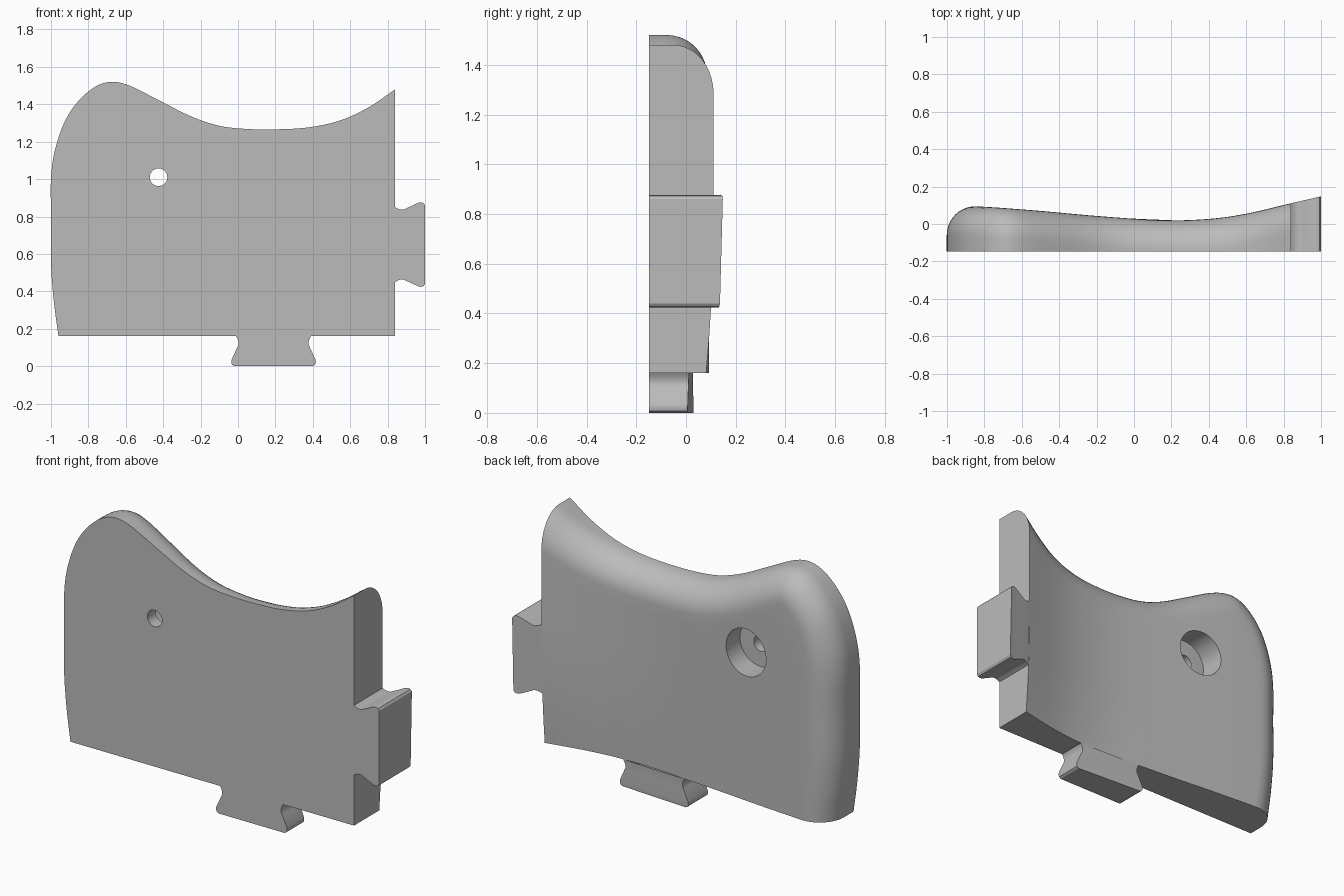
import bpy, bmesh, math
from mathutils import Vector

if "Cube" in bpy.data.objects:
    bpy.data.objects.remove(bpy.data.objects["Cube"])

FRONT, FLOOR, SIDE, R = -0.148, 0.16, 0.84, 0.16

grey = bpy.data.materials.new("plain grey")
grey.use_nodes = True
grey.diffuse_color = (0.5, 0.5, 0.5, 1)
grey.node_tree.nodes["Principled BSDF"].inputs["Base Color"].default_value = (0.5, 0.5, 0.5, 1)


def smooth_path(pts, steps):
    """Catmull-Rom curve through 2D points."""
    p = [Vector(q) for q in pts]
    p = [2 * p[0] - p[1]] + p + [2 * p[-1] - p[-2]]
    out = []
    for i in range(1, len(p) - 2):
        a, b, c, d = p[i - 1:i + 3]
        for s in range(steps):
            t = s / steps
            out.append(0.5 * (2 * b + (c - a) * t + (2 * a - 5 * b + 4 * c - d) * t**2
                              + (3 * b - a - 3 * c + d) * t**3))
    return out + [p[-2]]


# Wavy thickness of the back, tapering towards the lower right
wave = smooth_path([(-1.02, .1), (-.8, .092), (-.5, .07), (-.2, .043), (.15, .02),
                    (.4, .027), (.6, .055), (.84, .111), (1, .148), (1.2, .2)], 8)


def back(x, z):
    y = wave[-1].y
    for a, b in zip(wave, wave[1:]):
        if x <= b.x:
            y = a.y + (b.y - a.y) * (x - a.x) / (b.x - a.x)
            break
    return y - 0.03 * max(0, x / SIDE) * (max(0, 0.8 - z) / 0.64) ** 2


def finish(name, bm):
    bmesh.ops.recalc_face_normals(bm, faces=bm.faces)
    mesh = bpy.data.meshes.new(name)
    bm.to_mesh(mesh)
    bm.free()
    ob = bpy.data.objects.new(name, mesh)
    bpy.context.collection.objects.link(ob)
    mesh.materials.append(grey)
    return ob


def activate(ob):
    bpy.ops.object.select_all(action='DESELECT')
    ob.select_set(True)
    bpy.context.view_layer.objects.active = ob


# Panel: rounded rim on the left and top, swept inwards, then down to the floor line
rim = smooth_path([(-.96, FLOOR), (-.985, .35), (-1, .55), (-1, .8), (-1, 1), (-.98, 1.15),
                   (-.93, 1.3), (-.86, 1.41), (-.77, 1.49), (-.68, 1.52), (-.58, 1.5),
                   (-.42, 1.42), (-.25, 1.335), (-.1, 1.285), (.05, 1.268), (.2, 1.266),
                   (.38, 1.277), (.55, 1.315), (.7, 1.385), (SIDE, 1.48), (1, 1.59)], 6)
RINGS, ROWS = 10, 14
bm = bmesh.new()
cols = []
for i, p in enumerate(rim):
    tan = rim[min(i + 1, len(rim) - 1)] - rim[max(i - 1, 0)]
    n = Vector((tan.y, -tan.x)).normalized() if i else Vector((1, 0))
    col = [bm.verts.new((p.x, FRONT, p.y))]
    for k in range(RINGS + 1):
        t = math.pi / 2 * k / RINGS
        q = p + n * R * (1 - math.cos(t))
        col.append(bm.verts.new((q.x, back(q.x, q.y) - R * (1 - math.sin(t)), q.y)))
    foot = Vector((-.8 + 1.9 * i / (len(rim) - 1), FLOOR))
    for k in range(1, ROWS + 1):
        w = q.lerp(foot, k / ROWS)
        col.append(bm.verts.new((w.x, back(w.x, w.y), w.y)))
    cols.append(col)
for a, b in zip(cols, cols[1:]):
    for k in range(len(a) - 1):
        bm.faces.new((a[k], a[k + 1], b[k + 1], b[k]))
corner = bm.verts.new((1.1, FRONT, FLOOR))
bm.faces.new([c[0] for c in cols] + [corner])
bm.faces.new(cols[0][:RINGS + 2] + [c[-1] for c in cols[1:]] + [corner])
bmesh.ops.remove_doubles(bm, verts=bm.verts, dist=0.0002)
# Trim square at the jointed side
bmesh.ops.bisect_plane(bm, geom=bm.verts[:] + bm.edges[:] + bm.faces[:], dist=1e-5,
                       plane_co=(SIDE, 0, 0), plane_no=(1, 0, 0), clear_outer=True)
bmesh.ops.holes_fill(bm, edges=[e for e in bm.edges if e.is_boundary], sides=0)
panel = finish("panel", bm)


# Screw hole with a wide counterbore from the back
def drill(radius, y0, y1):
    bpy.ops.mesh.primitive_cylinder_add(vertices=48, radius=radius, depth=y1 - y0,
                                        location=(-.425, (y0 + y1) / 2, 1.01),
                                        rotation=(math.pi / 2, 0, 0))
    cutter = bpy.context.object
    cutter.name = "hole_cutter"
    cutter.hide_render = True
    activate(panel)
    mod = panel.modifiers.new("hole", 'BOOLEAN')
    mod.operation, mod.solver, mod.object = 'DIFFERENCE', 'EXACT', cutter
    bpy.ops.object.modifier_apply(modifier=mod.name)
    bpy.data.objects.remove(cutter)


drill(.135, -.075, .4)
drill(.047, -.4, .4)


# Dovetail tabs: half profile as (distance out, half width), mirrored about the tab axis
HALF = [(0, .2), (.012, .193), (.03, .187), (.045, .187), (.06, .194),
        (.125, .224), (.14, .226), (.152, .222), (.16, .21)]


def tab(name, place):
    outline = [place(d, w) for d, w in HALF] + [place(d, -w) for d, w in reversed(HALF)]
    bm = bmesh.new()
    f = [bm.verts.new((x, FRONT, z)) for x, z in outline]
    b = [bm.verts.new((x, back(x, z), z)) for x, z in outline]
    n = len(HALF)
    bm.faces.new(f)
    for i in range(len(f) - 1):
        bm.faces.new((f[i], f[i + 1], b[i + 1], b[i]))
    for i in range(n - 1):
        bm.faces.new((b[i], b[i + 1], b[-2 - i], b[-1 - i]))
    return finish(name, bm)


side_tab = tab("side_tab", lambda d, w: (SIDE + d, .65 + w))
bottom_tab = tab("bottom_tab", lambda d, w: (.19 + w, FLOOR - d))

for ob in (panel, side_tab, bottom_tab):
    activate(ob)
    bpy.ops.object.shade_smooth_by_angle(angle=math.radians(30))
